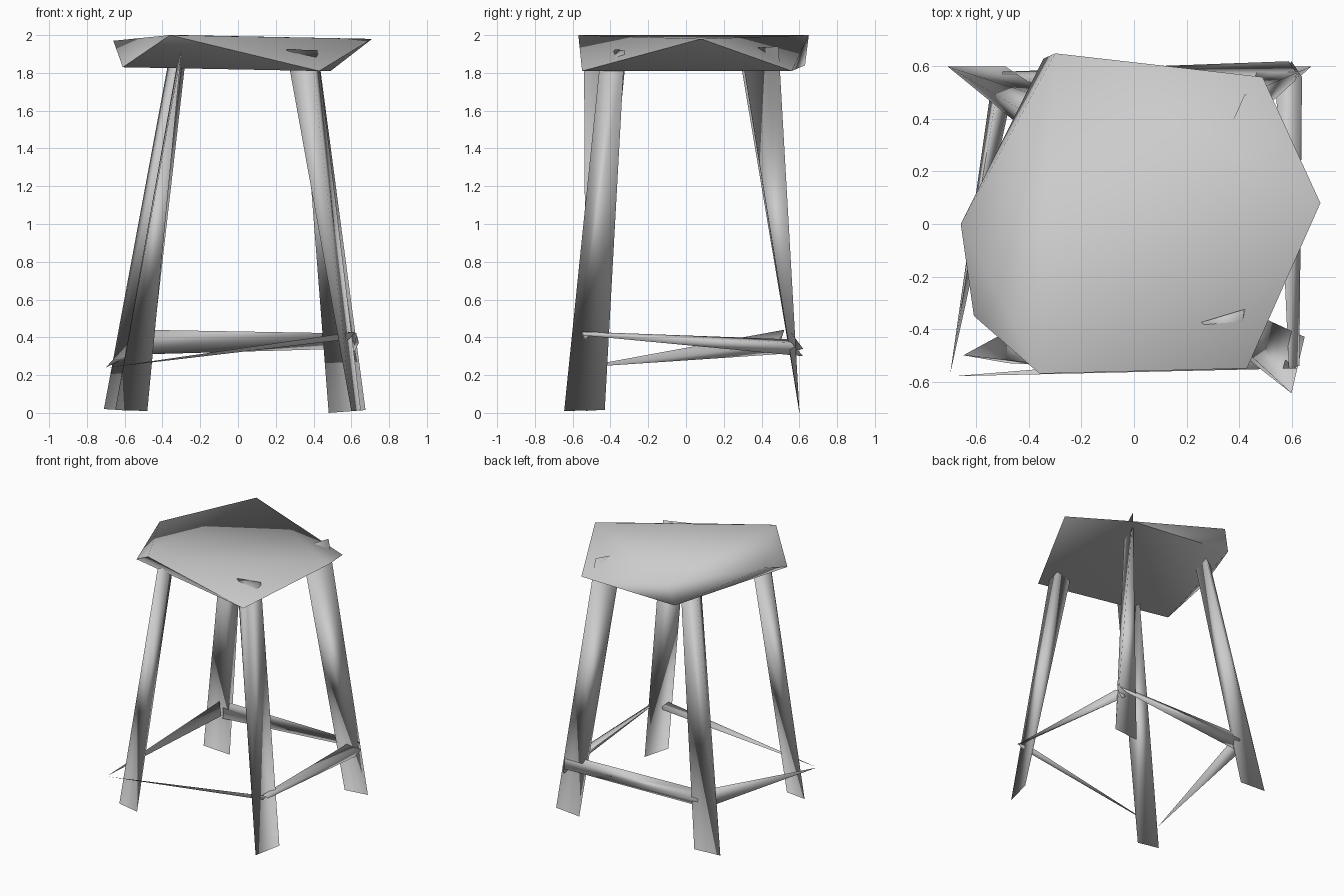
import bpy, bmesh
from math import radians


def hull(name, points, angle=30):
    """Faceted solid wrapped around a few corner points."""
    bm = bmesh.new()
    for p in points:
        bm.verts.new(p)
    bmesh.ops.convex_hull(bm, input=bm.verts)
    loose = [v for v in bm.verts if not v.link_faces]
    bmesh.ops.delete(bm, geom=loose, context='VERTS')
    bmesh.ops.recalc_face_normals(bm, faces=bm.faces)
    me = bpy.data.meshes.new(name)
    bm.to_mesh(me)
    bm.free()
    ob = bpy.data.objects.new(name, me)
    bpy.context.collection.objects.link(ob)
    bpy.ops.object.select_all(action='DESELECT')
    ob.select_set(True)
    bpy.context.view_layer.objects.active = ob
    bpy.ops.object.shade_smooth_by_angle(angle=radians(angle))
    return ob


# Seat: four top corners and four lower corners, twisted against each other
hull("seat", [
    (-0.36, -0.57, 2.0), (0.71, 0.08, 1.98), (-0.30, 0.65, 2.0), (-0.66, 0.0, 1.97),
    (0.43, -0.55, 1.81), (0.49, 0.56, 1.81), (-0.345, 0.63, 1.84), (-0.61, -0.35, 1.83)], 80)

# Legs: splayed twisted wedges, foot edge first, then the edge inside the seat
legs = {
    "front_left_leg": [(-0.65, -0.50, 0.015), (-0.48, -0.53, 0.01),
                       (-0.30, -0.54, 1.91), (-0.32, -0.32, 1.86)],
    "front_right_leg": [(0.60, -0.645, 0.01), (0.65, -0.43, 0.015),
                        (0.42, -0.325, 1.92), (0.255, -0.375, 1.925), (0.40, -0.46, 1.81)],
    "back_left_leg": [(-0.71, 0.60, 0.02), (-0.49, 0.60, 0.01),
                      (-0.37, 0.40, 1.85), (-0.33, 0.29, 1.85), (-0.28, 0.46, 1.85)],
    "back_right_leg": [(0.48, 0.60, 0.0), (0.675, 0.60, 0.015),
                       (0.42, 0.49, 1.94), (0.33, 0.29, 1.93)],
}
for name, pts in legs.items():
    hull(name, pts, 130)

# Stretchers: tapered bars joining neighbouring legs
bars = {
    "front_stretcher": [(-0.69, -0.58, 0.24), (0.62, -0.55, 0.43),
                        (0.53, -0.48, 0.385), (0.59, -0.54, 0.39)],
    "left_stretcher": [(-0.70, -0.57, 0.24), (-0.52, 0.52, 0.44),
                       (-0.47, 0.47, 0.36), (-0.55, 0.48, 0.31)],
    "right_stretcher": [(0.59, -0.55, 0.43), (0.63, -0.54, 0.41),
                        (0.54, 0.54, 0.39), (0.60, 0.62, 0.30), (0.64, 0.56, 0.37)],
    "back_stretcher": [(-0.50, 0.54, 0.44), (-0.50, 0.58, 0.37), (-0.50, 0.53, 0.31),
                       (0.59, 0.62, 0.34), (0.63, 0.56, 0.42)],
}
for name, pts in bars.items():
    hull(name, pts, 130)
